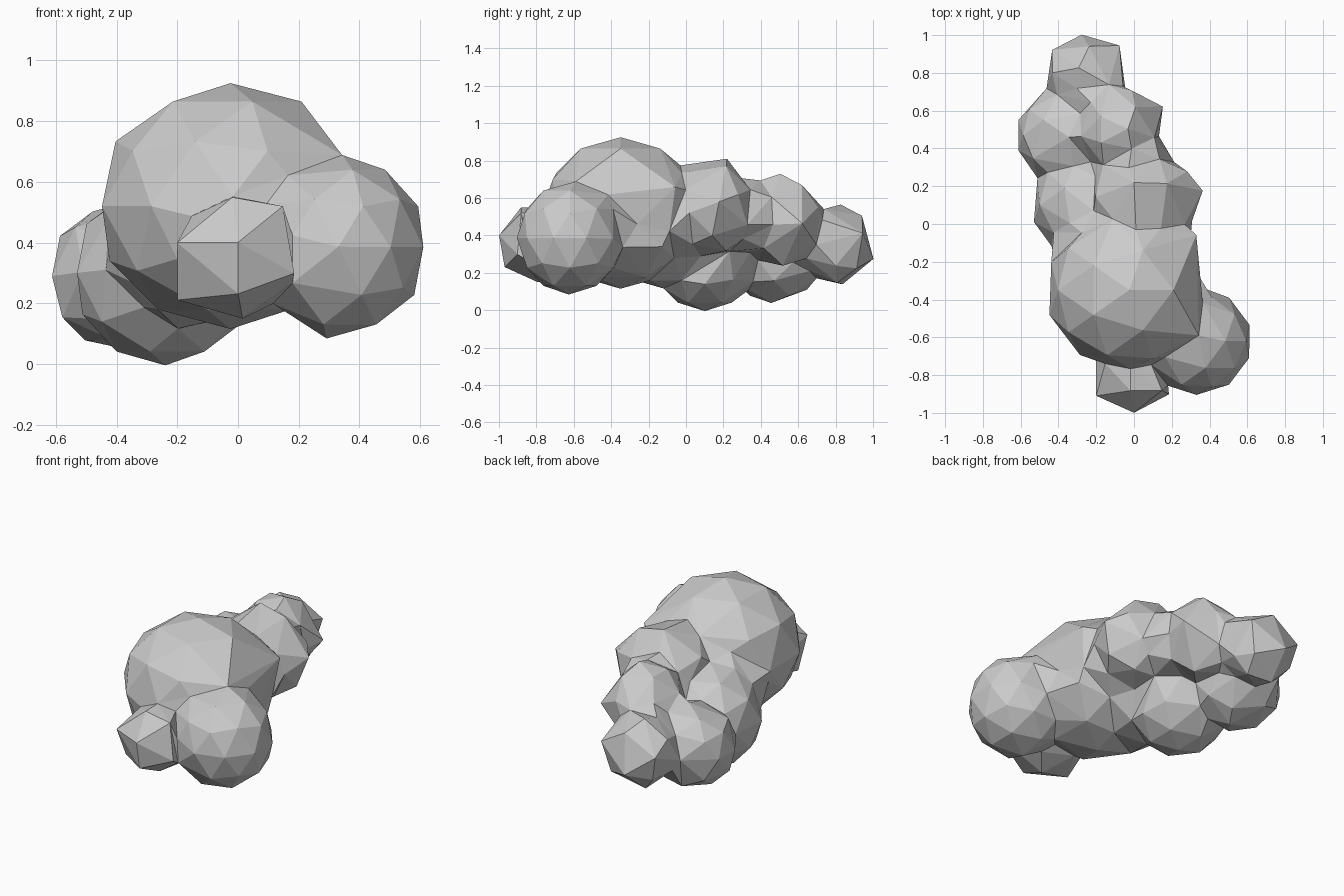
import bpy, bmesh
from mathutils import Matrix, Vector

if "Cube" in bpy.data.objects:
    bpy.data.objects.remove(bpy.data.objects["Cube"])


def ball(centre, radii, scale=1.0):
    """Points of a low-poly ball."""
    bm = bmesh.new()
    bmesh.ops.create_icosphere(bm, subdivisions=2, radius=scale,
                               matrix=Matrix.Translation(centre) @ Matrix.Diagonal((*radii, 1)))
    pts = [v.co.copy() for v in bm.verts]
    bm.free()
    return pts


def add_hull(shell, pts):
    """Add the closed convex skin of the points to the shell."""
    bm = bmesh.new()
    for p in pts:
        bm.verts.new(p)
    res = bmesh.ops.convex_hull(bm, input=bm.verts[:])
    junk = {g for g in res["geom_interior"] + res["geom_unused"]
            if isinstance(g, bmesh.types.BMVert)}
    bmesh.ops.delete(bm, geom=list(junk), context='VERTS')
    bmesh.ops.recalc_face_normals(bm, faces=bm.faces[:])
    part = bpy.data.meshes.new("part")
    bm.to_mesh(part)
    bm.free()
    shell.from_mesh(part)
    bpy.data.meshes.remove(part)


# The puffs: centre, radii
puffs = {
    "main": ((-0.025, -0.35, 0.52), (0.445, 0.425, 0.405)),
    "front": ((-0.01, -0.75, 0.35), (0.20, 0.22, 0.20)),
    "right": ((0.33, -0.62, 0.385), (0.295, 0.285, 0.30)),
    "middle": ((0.05, 0.14, 0.53), (0.30, 0.24, 0.25)),
    "mid_left": ((-0.24, 0.10, 0.30), (0.305, 0.29, 0.305)),
    "back_left": ((-0.37, 0.47, 0.29), (0.255, 0.26, 0.25)),
    "back_top": ((-0.08, 0.50, 0.48), (0.22, 0.22, 0.25)),
    "tail": ((-0.25, 0.80, 0.35), (0.215, 0.19, 0.215)),
}
# Extra corners that pull single puffs outwards
corners = {
    "main": [(0.36, -0.58, 0.685), (0.33, -0.05, 0.65), (0.33, -0.40, 0.36)],
    "front": [(-0.2, -0.91, 0.4), (0, -1, 0.4), (0, -0.97, 0.23), (0, -0.89, 0.55),
              (0.15, -0.88, 0.52), (0.19, -0.9, 0.3), (-0.2, -0.82, 0.21)],
    "middle": [(0.0, -0.05, 0.77), (0.0, 0.22, 0.81), (0.15, 0.23, 0.77),
               (0.36, 0.18, 0.56), (0.25, 0.32, 0.57), (0.0, 0.34, 0.6)],
    "back_top": [(0.155, 0.62, 0.47), (0.0, 0.70, 0.54)],
    "tail": [(-0.42, 0.93, 0.38), (-0.09, 0.95, 0.42), (-0.28, 1.0, 0.27)],
}
# Neighbours whose creases are filled: first, second, fill size
bridges = [("main", "right", 0.8), ("main", "front", 0.7), ("front", "right", 0.7),
           ("main", "middle", 0.82), ("main", "mid_left", 0.8),
           ("middle", "mid_left", 0.75), ("middle", "back_top", 0.78),
           ("mid_left", "back_left", 0.72), ("back_left", "back_top", 0.72),
           ("back_left", "tail", 0.72), ("back_top", "tail", 0.72)]

shell = bmesh.new()
for name, (c, r) in puffs.items():
    pts = ball(c, r)
    if name == "main":  # flattened right flank
        pts = [Vector((min(p.x, 0.33), p.y, p.z)) for p in pts]
    add_hull(shell, pts + [Vector(p) for p in corners.get(name, [])])
for a, b, s in bridges:
    pts = ball(*puffs[a], s) + ball(*puffs[b], s)
    if a == "main" and b != "right":
        pts = [Vector((min(p.x, 0.33), p.y, p.z)) for p in pts]
    add_hull(shell, pts)

me = bpy.data.meshes.new("cloud")
shell.to_mesh(me)
shell.free()
cloud = bpy.data.objects.new("cloud", me)
bpy.context.collection.objects.link(cloud)
bpy.context.view_layer.objects.active = cloud

# Fuse into one skin and reduce to large flat facets
fuse = cloud.modifiers.new("fuse", 'REMESH')
fuse.mode = 'VOXEL'
fuse.voxel_size = 0.012
bpy.ops.object.modifier_apply(modifier="fuse")
tris = sum(len(p.vertices) - 2 for p in cloud.data.polygons)
facets = cloud.modifiers.new("facets", 'DECIMATE')
facets.ratio = 350 / tris
bpy.ops.object.modifier_apply(modifier="facets")
for p in cloud.data.polygons:
    p.use_smooth = False
